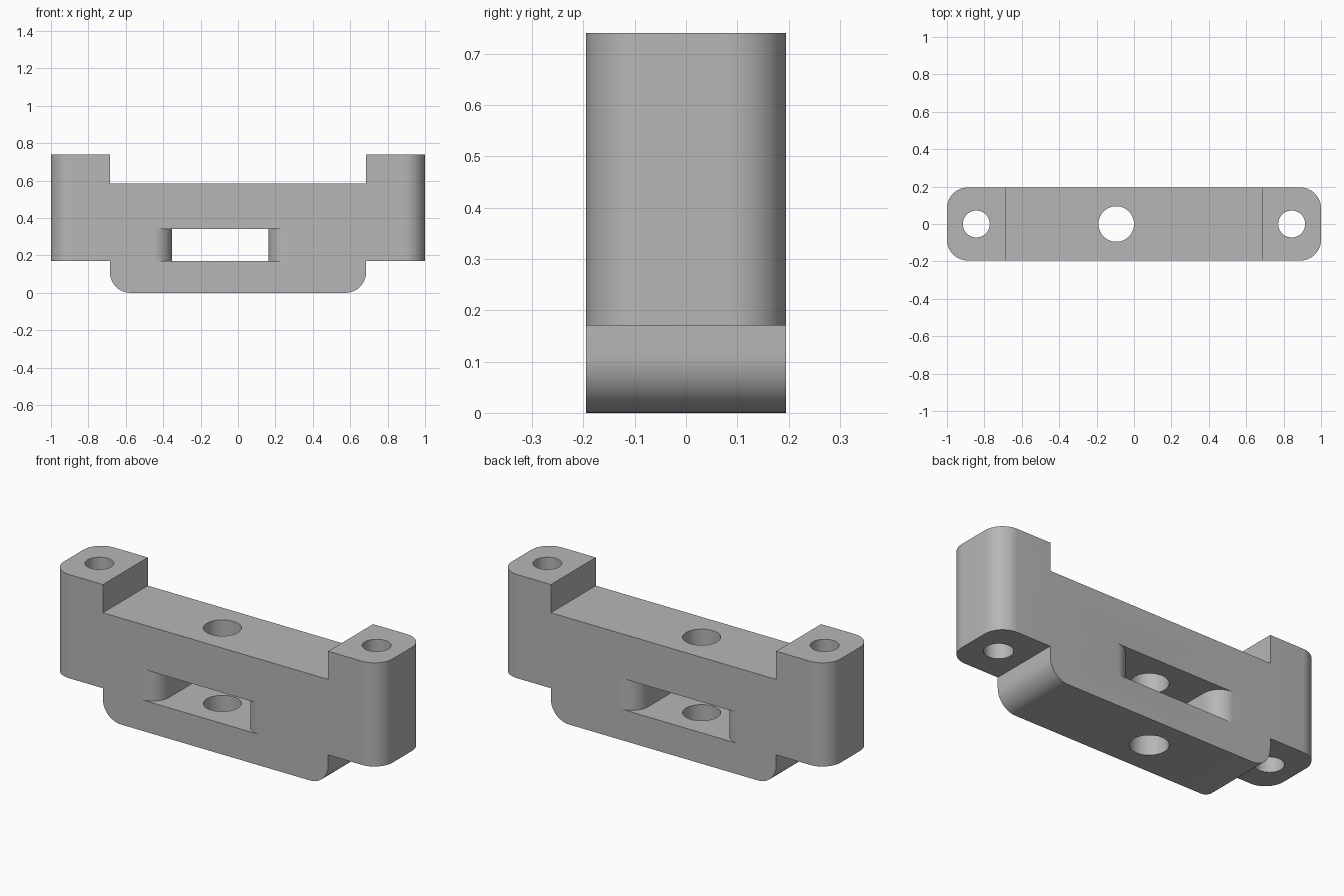
import bpy
import bmesh
from math import sin, cos, pi, radians
from mathutils import Vector

cube = bpy.data.objects.get("Cube")
if cube:
    bpy.data.objects.remove(cube, do_unlink=True)

DEPTH = 0.195          # half thickness in y
SHOULDER = 0.685       # where the end posts begin
TOP, SADDLE, LEDGE = 0.74, 0.585, 0.17
SLOT_X, SLOT_TOP = -0.095, 0.34
SLOT_HALF, LIP = 0.258, 0.1
ROUND = 0.11

grey = bpy.data.materials.new("light grey")
grey.use_nodes = True
colour = (0.47, 0.47, 0.47, 1)
grey.diffuse_color = colour
grey.node_tree.nodes["Principled BSDF"].inputs["Base Color"].default_value = colour


def prism(name, points, direction, bevel_rule=None):
    """Extrude a closed outline and round the edges chosen by a rule."""
    bm = bmesh.new()
    face = bm.faces.new([bm.verts.new(p) for p in points])
    out = bmesh.ops.extrude_face_region(bm, geom=[face], use_keep_orig=True)
    moved = [v for v in out["geom"] if isinstance(v, bmesh.types.BMVert)]
    bmesh.ops.translate(bm, verts=moved, vec=direction)
    bmesh.ops.recalc_face_normals(bm, faces=bm.faces)
    if bevel_rule:
        edges = [e for e in bm.edges if bevel_rule(e)]
        bmesh.ops.bevel(bm, geom=edges, offset=ROUND, segments=12,
                        profile=0.5, affect='EDGES')
    mesh = bpy.data.meshes.new(name)
    bm.to_mesh(mesh)
    bm.free()
    obj = bpy.data.objects.new(name, mesh)
    bpy.context.collection.objects.link(obj)
    mesh.materials.append(grey)
    return obj


def rounded_edge(edge):
    a, b = (v.co for v in edge.verts)
    d = b - a
    post_corner = abs(d.z) > 0.1 and abs(a.x) > 0.99 and abs(d.x) < 0.01
    foot_corner = abs(d.y) > 0.1 and max(a.z, b.z) < 0.01
    return post_corner or foot_corner


def cut(target, cutter):
    cutter.hide_render = True
    mod = target.modifiers.new("cut", 'BOOLEAN')
    mod.operation = 'DIFFERENCE'
    mod.solver = 'EXACT'
    mod.object = cutter
    bpy.context.view_layer.objects.active = target
    bpy.ops.object.modifier_apply(modifier=mod.name)
    bpy.data.objects.remove(cutter, do_unlink=True)


# Body: stepped side outline, mirrored left to right
half = [(SHOULDER, 0), (SHOULDER, LEDGE), (1, LEDGE), (1, TOP),
        (SHOULDER, TOP), (SHOULDER, SADDLE)]
outline = half + [(-x, z) for x, z in reversed(half)]
body = prism("bracket_body", [(x, -DEPTH, z) for x, z in outline],
             Vector((0, 2 * DEPTH, 0)), rounded_edge)

# Slot through the middle, flaring to rounded lips on both faces
quarter = [(SLOT_HALF + LIP * (1 - cos(t)), DEPTH - LIP + LIP * sin(t))
           for t in [i * pi / 24 for i in range(13)]]
quarter.append((SLOT_HALF + LIP, DEPTH + 0.1))
right = [(x, -y) for x, y in reversed(quarter)] + quarter
plan = right + [(-x, y) for x, y in reversed(right)]
cut(body, prism("slot_cutter", [(SLOT_X + x, y, LEDGE) for x, y in plan],
                Vector((0, 0, SLOT_TOP - LEDGE))))

# Vertical bores: one through the middle, one through each post
for x, radius in [(SLOT_X, 0.095), (-0.843, 0.072), (0.843, 0.072)]:
    circle = [(x + radius * cos(i * pi / 24), radius * sin(i * pi / 24), -0.1)
              for i in range(48)]
    cut(body, prism("bore_cutter", circle, Vector((0, 0, 1))))

# Smooth the rounds, keep the machined edges crisp
bpy.ops.object.select_all(action='DESELECT')
body.select_set(True)
bpy.context.view_layer.objects.active = body
bpy.ops.object.shade_smooth_by_angle(angle=radians(30))
